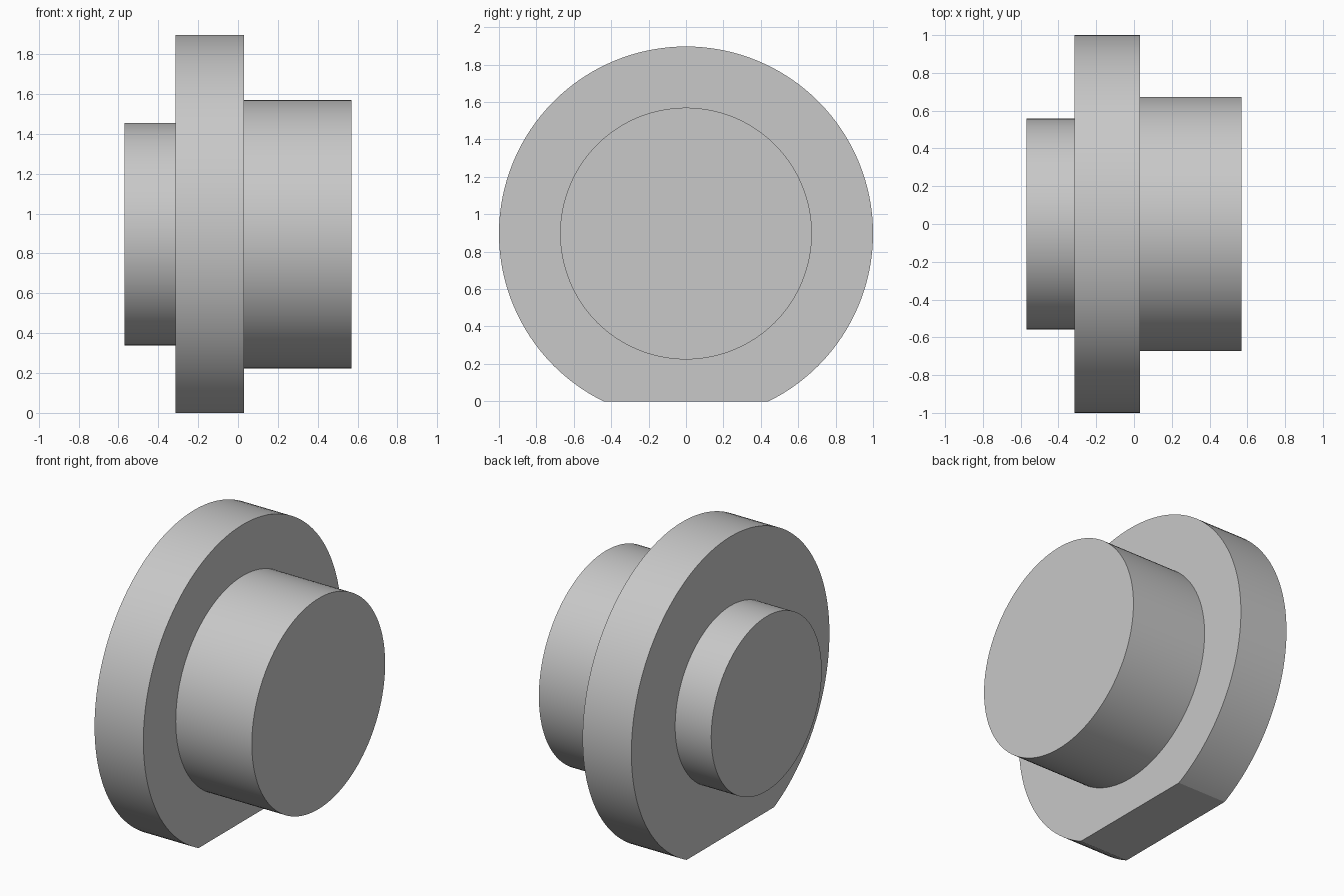
import bpy
import bmesh
import math

cube = bpy.data.objects.get("Cube")
if cube:
    bpy.data.objects.remove(cube, do_unlink=True)

AXIS_Z = 0.897
SEGMENTS = 128

grey = bpy.data.materials.new("plain_grey")
grey.use_nodes = True
colour = (0.58, 0.58, 0.58, 1)
grey.diffuse_color = colour
grey.node_tree.nodes["Principled BSDF"].inputs["Base Color"].default_value = colour

# Stepped profile as (x, radius): small spigot, wide flange, large boss
profile = [(-0.569, 0), (-0.569, 0.558), (-0.314, 0.558), (-0.314, 1),
           (0.031, 1), (0.031, 0.673), (0.569, 0.673), (0.569, 0)]

# Turn the profile around the x axis
bm = bmesh.new()
verts = [bm.verts.new((x, 0, AXIS_Z + r)) for x, r in profile]
edges = [bm.edges.new(pair) for pair in zip(verts, verts[1:])]
bmesh.ops.spin(bm, geom=verts + edges, cent=(0, 0, AXIS_Z), axis=(1, 0, 0),
               angle=math.tau, steps=SEGMENTS, use_merge=False)
bmesh.ops.remove_doubles(bm, verts=bm.verts, dist=0.0001)

# Cut the flat on the underside of the flange and close it
cut = bmesh.ops.bisect_plane(bm, geom=bm.verts[:] + bm.edges[:] + bm.faces[:],
                             plane_co=(0, 0, 0), plane_no=(0, 0, -1),
                             clear_outer=True)
bmesh.ops.holes_fill(bm, edges=[e for e in bm.edges if e.is_boundary], sides=0)
bmesh.ops.recalc_face_normals(bm, faces=bm.faces)

mesh = bpy.data.meshes.new("flanged_hub")
bm.to_mesh(mesh)
bm.free()
mesh.materials.append(grey)
hub = bpy.data.objects.new("flanged_hub", mesh)
bpy.context.collection.objects.link(hub)

# Smooth round walls, sharp steps and flat
bpy.ops.object.select_all(action='DESELECT')
hub.select_set(True)
bpy.context.view_layer.objects.active = hub
bpy.ops.object.shade_smooth_by_angle(angle=math.radians(15))
